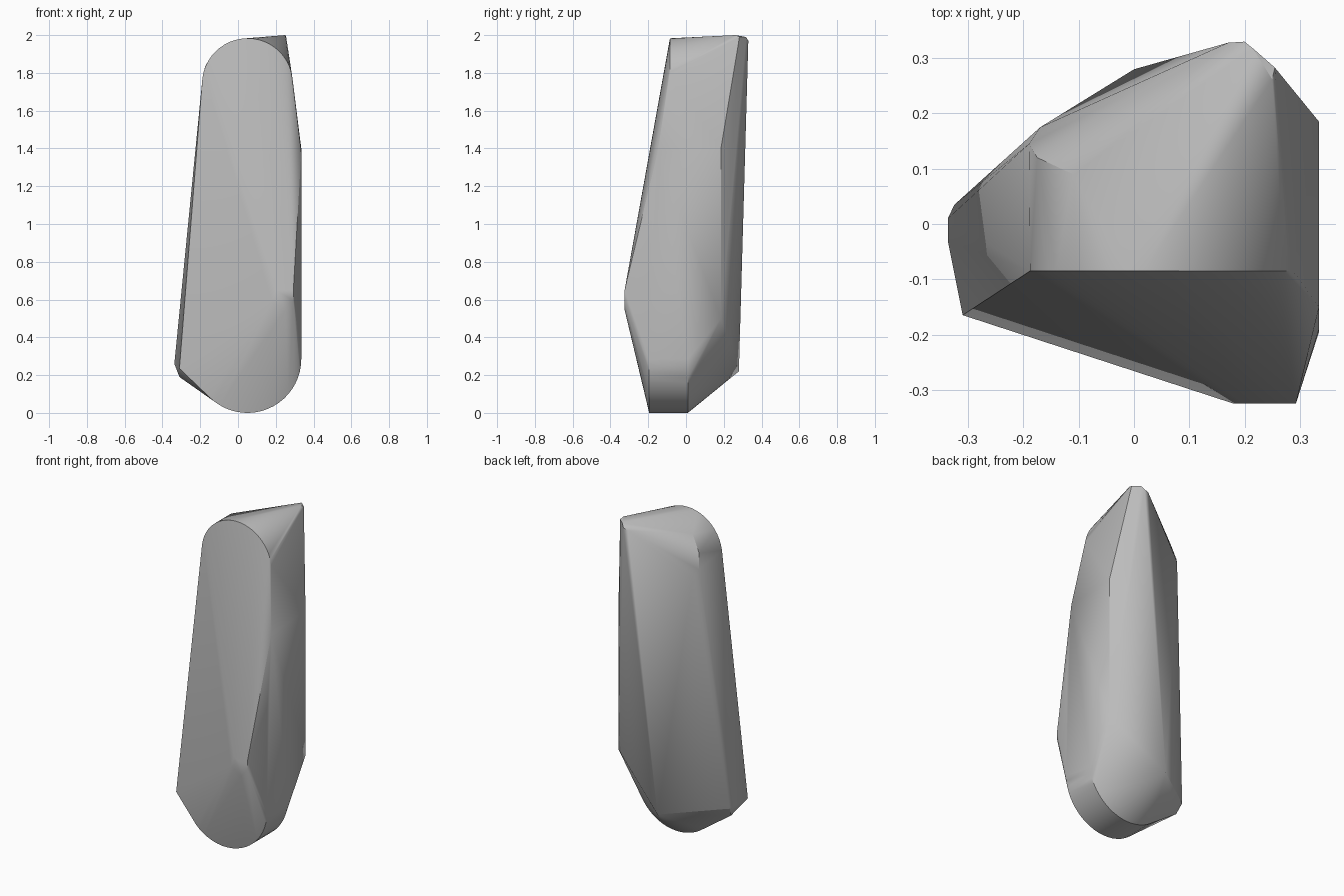
import bpy
import bmesh
from math import cos, sin, radians

cube = bpy.data.objects.get("Cube")
if cube:
    bpy.data.objects.remove(cube, do_unlink=True)


def arc(cx, cz, r, y, start, end, steps):
    """Points along a circular arc in the plane of constant y."""
    angles = [radians(start + (end - start) * i / steps) for i in range(steps + 1)]
    return [(cx + r * cos(a), y, cz + r * sin(a)) for a in angles]


grey = bpy.data.materials.new("stone_grey")
grey.use_nodes = True
colour = (0.5, 0.5, 0.5, 1)
grey.diffuse_color = colour
grey.node_tree.nodes["Principled BSDF"].inputs["Base Color"].default_value = colour

# Rounded top edge and rounded base
outline = arc(0.05, 1.743, 0.24, -0.085, 0, 180, 24)
outline += arc(0.05, 0.285, 0.285, -0.195, 225, 360, 20)
outline += arc(0.05, 0.285, 0.285, 0.01, 225, 360, 20)

# Front ridge
outline += [(0.18, -0.325, 0.59), (0.25, -0.325, 0.545), (0.293, -0.325, 0.595),
            (0.293, -0.325, 0.65), (0.2, -0.325, 0.65)]
# Lower side corner
outline += [(-0.31, -0.165, 0.235), (-0.337, -0.03, 0.26), (-0.337, 0.01, 0.26),
            (-0.325, 0.035, 0.25), (-0.31, 0.0, 0.19)]
# Flat side
outline += [(0.335, 0.185, 0.5), (0.335, 0.185, 1.4),
            (0.335, -0.15, 1.38), (0.335, -0.19, 0.95)]
# Back of the rounded top
outline += [(-0.19, 0.145, 1.743), (-0.175, 0.12, 1.83), (-0.11, 0.09, 1.922),
            (-0.17, 0.175, 1.7)]
# Lower back corner and upper tip
outline += [(0.0, 0.28, 0.22), (0.17, 0.328, 1.96), (0.2, 0.33, 1.97),
            (0.215, 0.318, 1.99), (0.255, 0.283, 1.99), (0.25, 0.262, 2.0)]

# Wrap one convex skin around the outline
bm = bmesh.new()
for p in outline:
    bm.verts.new(p)
hull = bmesh.ops.convex_hull(bm, input=bm.verts[:])
spare = {g for g in hull["geom_interior"] + hull["geom_unused"]
         if isinstance(g, bmesh.types.BMVert)}
bmesh.ops.delete(bm, geom=list(spare), context="VERTS")
bmesh.ops.recalc_face_normals(bm, faces=bm.faces[:])
mesh = bpy.data.meshes.new("faceted_stone")
bm.to_mesh(mesh)
bm.free()
mesh.materials.append(grey)

stone = bpy.data.objects.new("faceted_stone", mesh)
bpy.context.collection.objects.link(stone)
bpy.context.view_layer.objects.active = stone
stone.select_set(True)
bpy.ops.object.shade_smooth_by_angle(angle=radians(30))
